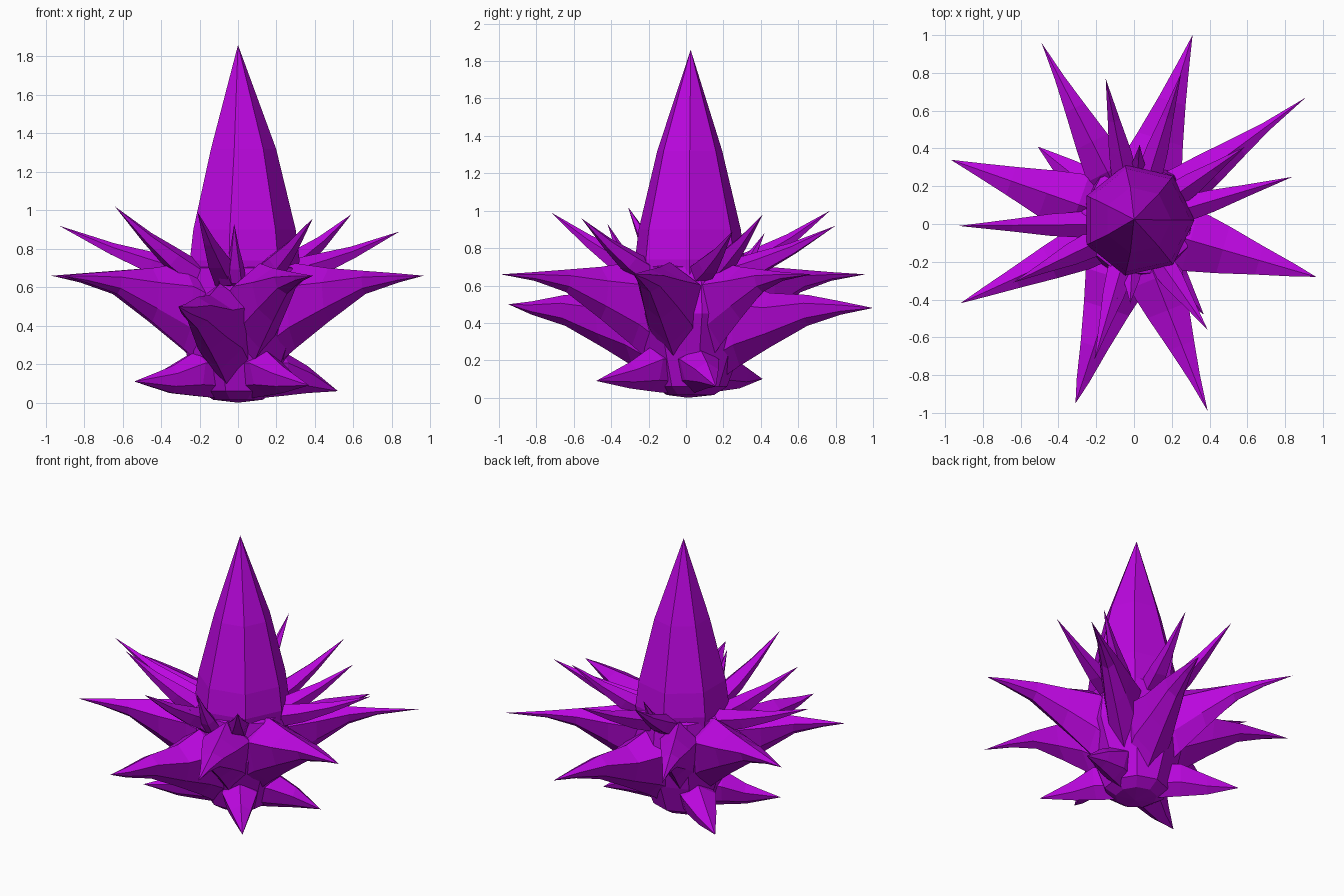
import bpy, bmesh, math
from mathutils import Vector

if "Cube" in bpy.data.objects:
    bpy.data.objects.remove(bpy.data.objects["Cube"])

purple = bpy.data.materials.new("crystal purple")
purple.diffuse_color = (0.50, 0.002, 0.74, 1)
purple.use_nodes = True
purple.node_tree.nodes["Principled BSDF"].inputs["Base Color"].default_value = purple.diffuse_color


def loft(name, rings, start, end):
    """Skin a list of equal rings, closed to a point at each end."""
    bm = bmesh.new()
    loops = [[bm.verts.new(p) for p in ring] for ring in rings]
    n = len(loops[0])
    for a, b in zip(loops, loops[1:]):
        for i in range(n):
            j = (i + 1) % n
            bm.faces.new((a[i], a[j], b[j], b[i]))
    for loop, tip in ((loops[0], start), (loops[-1], end)):
        v = bm.verts.new(tip)
        for i in range(n):
            bm.faces.new((loop[i], loop[(i + 1) % n], v))
    bmesh.ops.recalc_face_normals(bm, faces=bm.faces)
    me = bpy.data.meshes.new(name)
    bm.to_mesh(me)
    bm.free()
    me.materials.append(purple)
    ob = bpy.data.objects.new(name, me)
    bpy.context.collection.objects.link(ob)


def revolve(name, profile, sides, start, end, turn=0):
    rings = [[(0.02 * (z > 0.3) + r * math.cos(turn + math.tau * i / sides),
               0.02 + r * math.sin(turn + math.tau * i / sides), z)
              for i in range(sides)] for r, z in profile]
    loft(name, rings, start, end)


def leaf(name, tip, stations, scale=1.0, wide=1.0):
    """Ridged blade; stations are (distance, top z, bottom z, half width)."""
    tip = Vector(tip)
    out = Vector((tip.x, tip.y, 0)).normalized()
    side = Vector((-out.y, out.x, 0))
    rings = []
    for r, top, bot, w in stations:
        h = top - bot
        w *= wide
        sec = [(0, top), (w, top - 0.27 * h), (0.72 * w, bot + 0.25 * h),
               (0, bot), (-0.72 * w, bot + 0.25 * h), (-w, top - 0.27 * h)]
        rings.append([out * r * scale + side * s + Vector((0, 0, z)) for s, z in sec])
    r, top, bot, w = stations[0]
    loft(name, rings, Vector((0, 0, (top + bot) / 2)), tip)


def spike(name, tip, root_r, root_z, rad):
    """Thin five-sided thorn, slightly bowed towards its tip."""
    tip = Vector(tip)
    flat = Vector((tip.x, tip.y, 0)).normalized()
    root = flat * root_r + Vector((0, 0, root_z))
    d = (tip - root).normalized()
    u = d.cross(Vector((0, 0, 1))).normalized()
    v = u.cross(d)
    rings = []
    for t, k in ((0, 1), (0.3, 0.82), (0.6, 0.45)):
        c = root.lerp(tip, t) - Vector((0, 0, 0.02 * math.sin(math.pi * t)))
        rings.append([c + rad * k * (u * math.sin(a) + v * math.cos(a))
                      for a in (math.tau * i / 5 for i in range(5))])
    loft(name, rings, root - d * rad, tip)


# Central spire and the bulb it grows from
revolve("central_spire", [(0.27, 0.5), (0.30, 0.74), (0.28, 0.90), (0.178, 1.32)],
        7, (0, 0.03, 0.4), (0, 0.025, 1.86))
revolve("bulb", [(0.13, 0.015), (0.20, 0.06), (0.27, 0.25), (0.33, 0.45), (0.30, 0.70)],
        9, (0, 0.01, 0), (0.02, 0.02, 0.78), 0.2)

# Eight large blades around the bulb
HIGH = [(0.12, 0.66, 0.12, 0.15), (0.31, 0.725, 0.28, 0.15), (0.49, 0.70, 0.42, 0.115),
        (0.69, 0.685, 0.565, 0.07), (0.87, 0.672, 0.625, 0.032)]
LOW = [(0.12, 0.58, 0.05, 0.16), (0.30, 0.62, 0.17, 0.17), (0.47, 0.56, 0.27, 0.125),
       (0.68, 0.55, 0.385, 0.075), (0.87, 0.515, 0.445, 0.035)]
for i, (x, y, wide) in enumerate([(-0.49, 0.96, 0.8), (0.91, 0.67, 0.8), (0.965, -0.28, 1.12),
                                  (0.39, -0.99, 1.0), (-0.92, -0.42, 0.8),
                                  (-0.97, 0.34, 1.12)]):
    leaf(f"high_blade_{i}", (x, y, 0.66), HIGH, 1, wide)
for i, tip in enumerate([(0.31, 1.0, 0.48), (-0.31, -0.95, 0.50)]):
    leaf(f"low_blade_{i}", tip, LOW)

# Short blades at the foot
FOOT = [(0.08, 0.28, 0.02, 0.10), (0.24, 0.27, 0.035, 0.11), (0.38, 0.19, 0.05, 0.065)]
for i, tip in enumerate([(0.52, 0.16, 0.06), (0.37, -0.48, 0.09),
                         (-0.54, -0.26, 0.11), (-0.51, 0.41, 0.10)]):
    leaf(f"foot_blade_{i}", tip, FOOT, 1 + 0.2 * (tip[1] > 0.3))

# Thin thorns rising above the blades
for i, tip in enumerate([(-0.93, -0.01, 0.92), (0.84, 0.25, 0.89), (-0.64, -0.31, 1.02),
                         (0.59, 0.41, 0.98), (0.39, -0.56, 0.96), (-0.21, -0.72, 0.99),
                         (-0.15, 0.77, 1.0), (0.25, 0.80, 0.92)]):
    spike(f"thorn_{i}", tip, 0.24, 0.66, 0.075)

# Small thorns close to the spire
for i, tip in enumerate([(-0.02, -0.42, 0.93), (-0.09, -0.40, 0.80), (0.03, 0.42, 0.88)]):
    spike(f"small_thorn_{i}", tip, 0.26, 0.64, 0.055)
